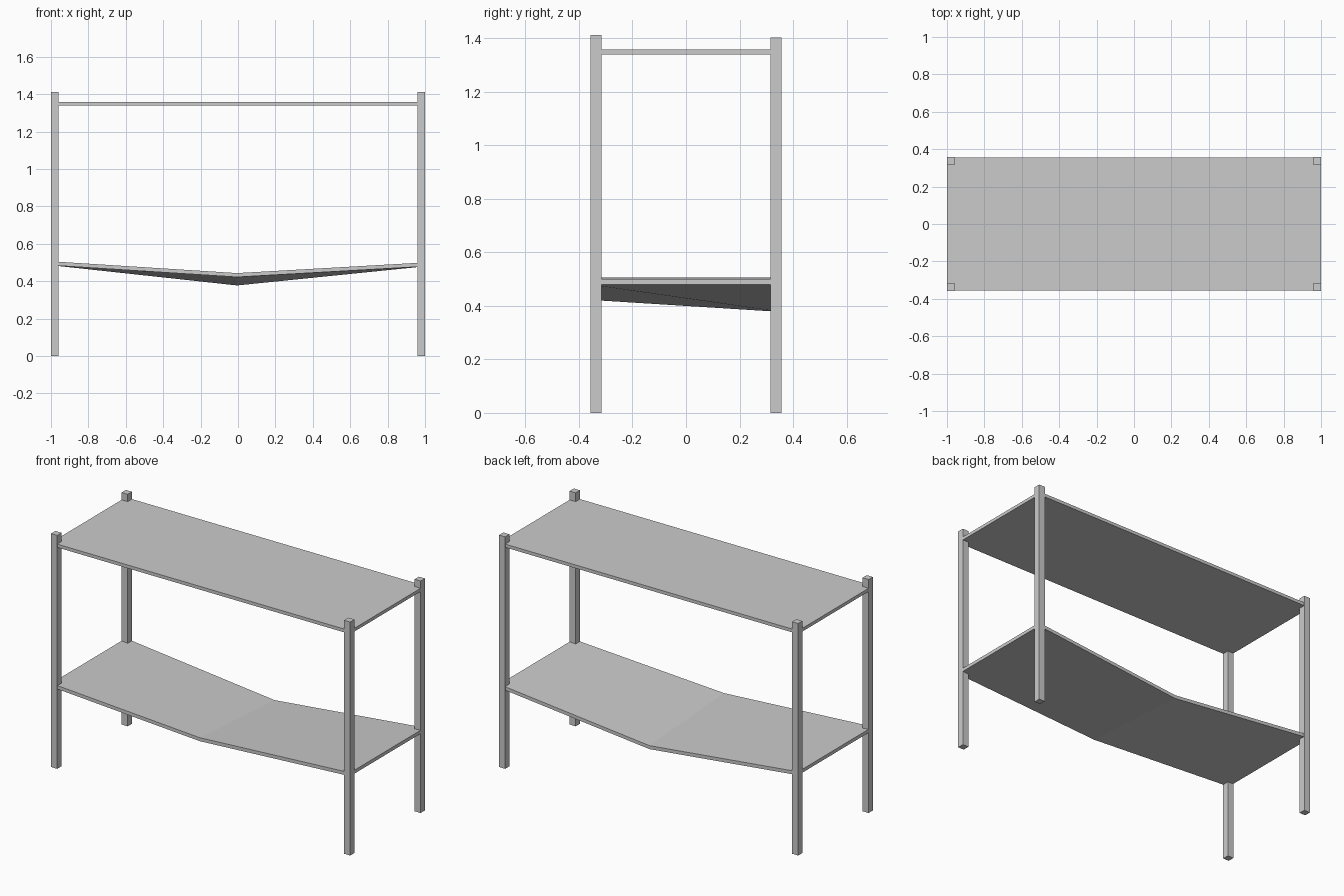
import bpy
import bmesh

if "Cube" in bpy.data.objects:
    bpy.data.objects.remove(bpy.data.objects["Cube"])

HX, HY, POST = 1.0, 0.357, 0.041


def make_object(name, bm):
    bmesh.ops.recalc_face_normals(bm, faces=bm.faces[:])
    mesh = bpy.data.meshes.new(name)
    bm.to_mesh(mesh)
    bm.free()
    obj = bpy.data.objects.new(name, mesh)
    bpy.context.collection.objects.link(obj)
    return obj


def box(name, size, centre):
    bm = bmesh.new()
    bmesh.ops.create_cube(bm, size=1)
    bmesh.ops.scale(bm, vec=size, verts=bm.verts[:])
    bmesh.ops.translate(bm, vec=centre, verts=bm.verts[:])
    return make_object(name, bm)


# Corner posts, the back pair a touch shorter
for depth, sy, height in (("front", -1, 1.411), ("back", 1, 1.402)):
    for side, sx in (("left", -1), ("right", 1)):
        box(f"{depth}_{side}_post", (POST, POST, height),
            (sx * (HX - POST / 2), sy * (HY - POST / 2), height / 2))

# Flat upper shelf, almost flush with the posts
box("upper_shelf", (2 * HX - 0.001, 2 * HY - 0.001, 0.02), (0, 0, 1.348))

# Sagging lower shelf: a cross-section (x, front top z, back top z), lofted front to back
THICK = 0.021
section = [(-HX + 0.0005, 0.506, 0.506), (-0.005, 0.443, 0.398), (HX - 0.0005, 0.5, 0.5)]
bm = bmesh.new()
rings = []
for x, zf, zb in section:
    y = HY - 0.0005
    rings.append([bm.verts.new(p) for p in (
        (x, -y, zf), (x, y, zb), (x, y, zb - THICK), (x, -y, zf - THICK))])
for a, b in zip(rings, rings[1:]):
    for i in range(4):
        j = (i + 1) % 4
        bm.faces.new((a[i], a[j], b[j], b[i]))
bm.faces.new(rings[0])
bm.faces.new(rings[-1])
make_object("sagging_lower_shelf", bm)
